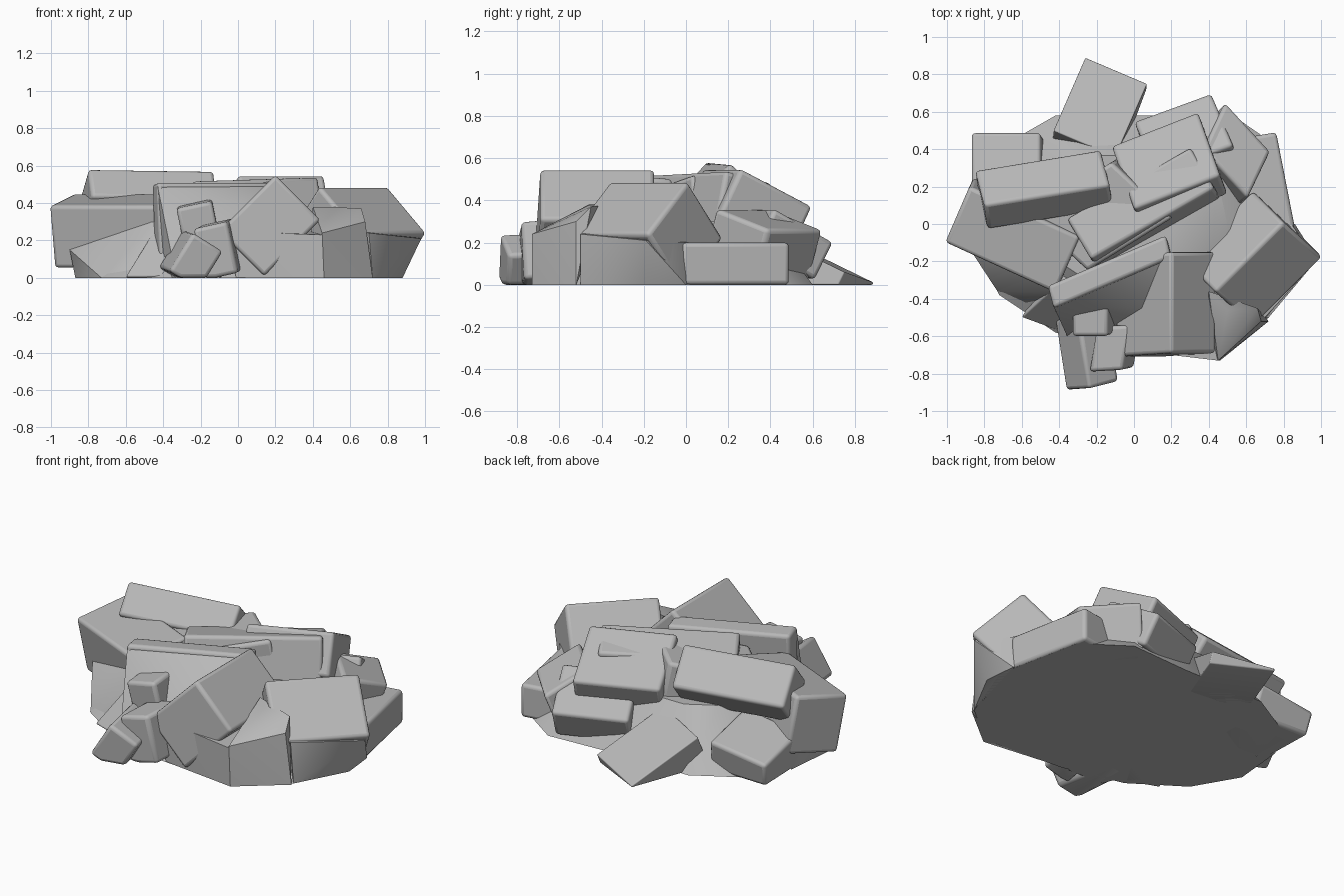
import bpy, bmesh
from mathutils import Vector

if "Cube" in bpy.data.objects:
    bpy.data.objects.remove(bpy.data.objects["Cube"])

stone = bpy.data.materials.new("grey_stone")
stone.diffuse_color = (0.48, 0.48, 0.48, 1)
stone.use_nodes = True
stone.node_tree.nodes["Principled BSDF"].inputs["Base Color"].default_value = stone.diffuse_color


def finish(name, bm, bevel=0):
    """Turn the mesh into a stone object, rounded if a bevel is given."""
    bmesh.ops.recalc_face_normals(bm, faces=bm.faces[:])
    mesh = bpy.data.meshes.new(name)
    bm.to_mesh(mesh)
    bm.free()
    mesh.materials.append(stone)
    ob = bpy.data.objects.new(name, mesh)
    bpy.context.collection.objects.link(ob)
    if bevel:
        mod = ob.modifiers.new("rounding", 'BEVEL')
        mod.width, mod.segments = bevel, 3
        mod.limit_method = 'ANGLE'
    bpy.ops.object.select_all(action='DESELECT')
    ob.select_set(True)
    bpy.context.view_layer.objects.active = ob
    bpy.ops.object.shade_smooth_by_angle(angle=0.7)


def block(name, corner, along, across, depth):
    """Slanted box, cut at the ground: three corners of its upper face and its depth."""
    c, u, v = Vector(corner), Vector(along), Vector(across)
    u, v = u - c, v - c
    n = u.cross(v).normalized() * depth
    if n.z > 0:
        n = -n
    bm = bmesh.new()
    bmesh.ops.create_cube(bm, size=1)
    for p in bm.verts:
        i, j, k = (p.co.x > 0, p.co.y > 0, p.co.z < 0)
        p.co = c + u * i + v * j + n * k
    geom = bm.verts[:] + bm.edges[:] + bm.faces[:]
    bmesh.ops.bisect_plane(bm, geom=geom, plane_co=(0, 0, 0), plane_no=(0, 0, 1),
                           clear_inner=True)
    bmesh.ops.holes_fill(bm, edges=[e for e in bm.edges if e.is_boundary])
    finish(name, bm, 0.02)


def rock(name, points):
    """Irregular stone: the convex hull of a few corner points."""
    bm = bmesh.new()
    for p in points:
        bm.verts.new(p)
    bmesh.ops.convex_hull(bm, input=bm.verts[:])
    for v in [v for v in bm.verts if not v.link_faces]:
        bm.verts.remove(v)
    finish(name, bm)


# Low mound that the blocks are heaped on
outline = [(-.84, -.15), (-.72, -.38), (-.42, -.58), (-.05, -.67), (.46, -.71), (.72, -.5),
           (.87, -.1), (.76, .42), (.5, .6), (.12, .58), (-.42, .58), (-.7, .42)]
bm = bmesh.new()
low = [bm.verts.new((x, y, 0)) for x, y in outline]
high = [bm.verts.new((x * .58, y * .58 + .03, .3)) for x, y in outline]
bm.faces.new(low)
bm.faces.new(high)
for i in range(len(low)):
    j = (i + 1) % len(low)
    bm.faces.new((low[i], low[j], high[j], high[i]))
finish("rubble_mound", bm)

# Large outer blocks
block("left_block", (-1.01, -.1, .385), (-.42, -.37, .385), (-.88, .2, .45), .34)
block("right_block", (.8, .01, .49), (.43, -.36, .49), (1.01, -.18, .24), .36)
block("front_block", (.2, -.15, .55), (.2, -.69, .55), (-.1, -.17, .25), .34)
block("front_long_block", (-.43, -.45, .51), (.2, -.18, .51), (-.46, -.33, .5), .45)
block("right_low_block", (.86, -.02, .2), (.76, .49, .2), (.5, -.08, .2), .25)
block("back_right_block", (.49, .65, .26), (.73, .39, .26), (.37, .4, .36), .3)
block("back_left_block", (-.87, .49, .14), (-.5, .49, .19), (-.87, .15, .22), .25)
block("back_tab", (-.26, .89, .01), (.07, .75, .06), (-.43, .5, .2), .2)

# Rubble filling the space under and between the large blocks
rock("left_footing", [(-.87, -.12, 0), (-.73, -.36, 0), (-.6, -.43, 0), (-.42, -.42, 0),
                      (-.9, -.1, .15), (-.44, -.36, .3), (-.84, .2, 0), (-.84, .2, .3)])
rock("front_footing", [(-.06, -.67, .25), (-.01, -.67, 0), (.46, -.73, 0), (.45, -.73, .23),
                       (0, -.2, .26), (.4, -.2, .26)])
rock("front_right_footing", [(.45, -.73, .24), (.46, -.73, 0), (.72, -.52, 0), (.68, -.52, .3),
                             (.66, -.45, .37), (.5, -.46, .38), (.4, -.36, .38), (.38, -.7, 0)])
rock("right_footing", [(.72, -.5, 0), (.88, -.2, 0), (.98, -.19, .21), (.7, -.5, .24),
                       (.86, 0, 0), (.84, 0, .2), (.6, .1, .2), (.5, -.3, .3)])
rock("front_slope", [(-.43, -.44, .49), (.2, -.18, .49), (-.1, -.46, .36), (.1, -.45, .38),
                     (-.33, -.66, 0), (-.1, -.67, 0), (-.4, -.45, 0), (.1, -.3, 0)])

# Small stones at the front
block("front_small_stone", (-.33, -.6, .37), (-.14, -.6, .41), (-.33, -.35, .39), .25)
block("front_low_stone", (-.24, -.88, .24), (-.08, -.84, .14), (-.3, -.5, .26), .24)
block("front_corner_stone", (-.24, -.79, .26), (-.06, -.78, .3), (-.2, -.55, .28), .28)
block("front_left_wedge", (-.6, -.5, .01), (-.41, -.57, .01), (-.42, -.33, .3), .15)

# Heaped slabs in the middle
block("middle_fill", (-.57, .05, .4), (-.25, -.25, .42), (-.12, .33, .5), .4)
block("left_plank", (-.8, .1, .585), (-.13, .21, .575), (-.85, .29, .41), .2)
block("middle_plank", (-.23, -.19, .52), (.43, .19, .54), (-.36, .03, .46), .3)
block("back_slab", (.34, .6, .37), (-.12, .42, .37), (.46, .26, .55), .25)
block("back_low_slab", (.41, .7, .2), (0, .55, .2), (.53, .42, .36), .2)
